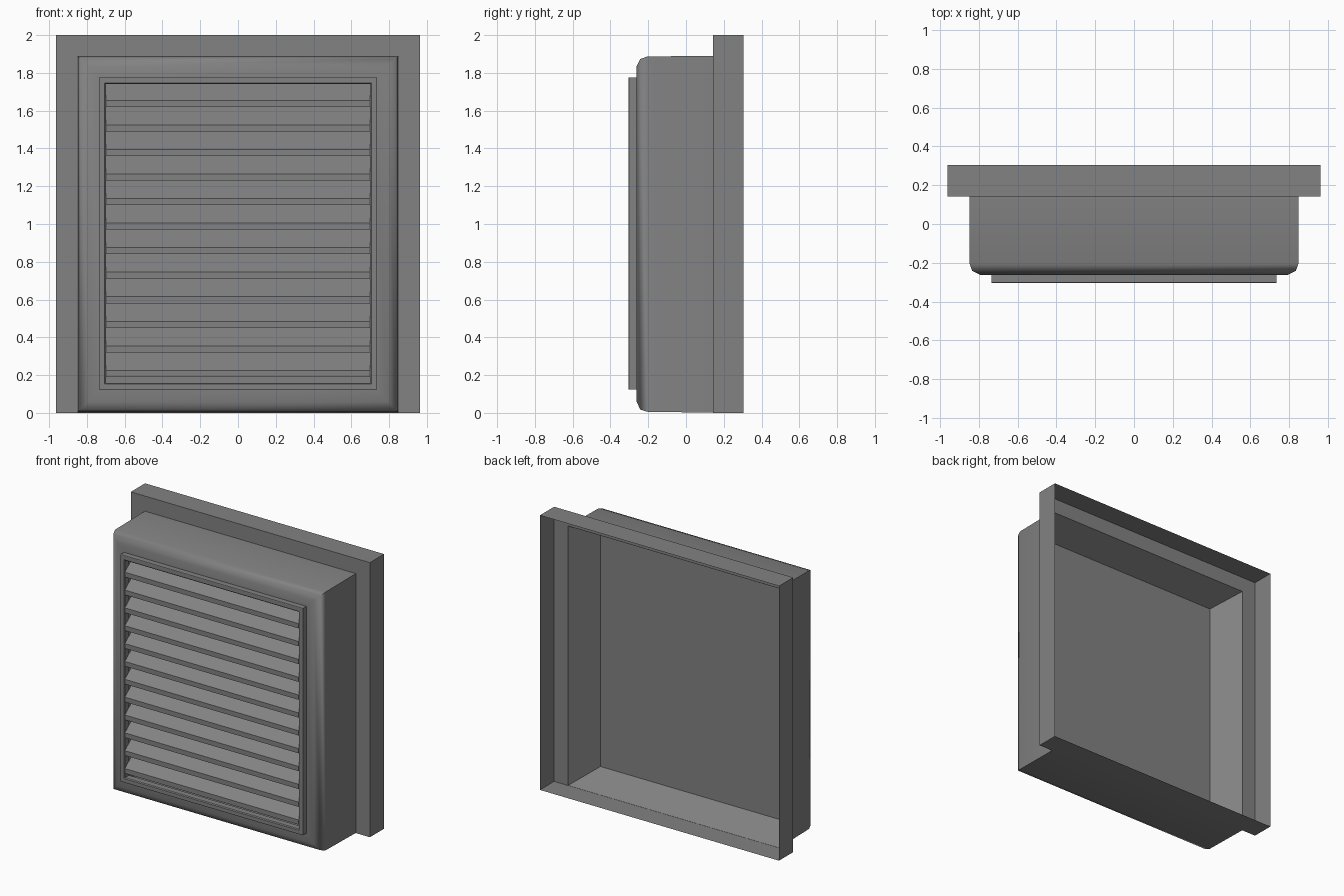
import bpy
import bmesh
import math

if "Cube" in bpy.data.objects:
    bpy.data.objects.remove(bpy.data.objects["Cube"])

grey = bpy.data.materials.new("vent_grey")
grey.diffuse_color = (0.225, 0.225, 0.23, 1)
grey.use_nodes = True
grey.node_tree.nodes["Principled BSDF"].inputs["Base Color"].default_value = grey.diffuse_color


def make_object(name, bm, smooth=False):
    bmesh.ops.recalc_face_normals(bm, faces=bm.faces)
    mesh = bpy.data.meshes.new(name)
    bm.to_mesh(mesh)
    bm.free()
    mesh.materials.append(grey)
    ob = bpy.data.objects.new(name, mesh)
    bpy.context.collection.objects.link(ob)
    if smooth:
        bpy.ops.object.select_all(action='DESELECT')
        ob.select_set(True)
        bpy.context.view_layer.objects.active = ob
        bpy.ops.object.shade_smooth_by_angle(angle=math.radians(50))
    return ob


def ring(bm, half, bottom, top, y):
    corners = ((-half, bottom), (half, bottom), (half, top), (-half, top))
    return [bm.verts.new((x, y, z)) for x, z in corners]


def bridge(bm, a, b):
    for i in range(4):
        j = (i + 1) % 4
        bm.faces.new((a[i], a[j], b[j], b[i]))


def shell(name, sections, smooth=False, cap=False):
    bm = bmesh.new()
    rings = [ring(bm, *s) for s in sections]
    for a, b in zip(rings, rings[1:]):
        bridge(bm, a, b)
    if cap:
        bm.faces.new(rings[-1])
    return make_object(name, bm, smooth)


# Outer shell: open flange at the back, step, box walls, rounded front edge
# and a front face with an opening for the louvres
shell("housing", [
    (0.963, 0.0, 2.0, 0.305), (0.963, 0.0, 2.0, 0.142),
    (0.85, 0.001, 1.89, 0.142), (0.848, 0.006, 1.887, -0.205),
    (0.835, 0.018, 1.873, -0.242), (0.795, 0.06, 1.833, -0.262),
    (0.71, 0.148, 1.75, -0.262)], smooth=True)

# Tapered lining with the flat back panel of the louvres
shell("inner_lining", [(0.849, 0.002, 1.889, 0.141),
                       (0.735, 0.09, 1.80, -0.066)], cap=True)

# Raised rectangular rim around the louvres
bm = bmesh.new()
profile = [(0.735, -0.255), (0.735, -0.303), (0.732, -0.305),
           (0.706, -0.305), (0.70, -0.299), (0.70, -0.255)]
rings = [ring(bm, h, 0.858 - h, 1.04 + h, y) for h, y in profile]
for a, b in zip(rings, rings[1:] + rings[:1]):
    bridge(bm, a, b)
make_object("louvre_rim", bm)

# Twelve tilted boards running from the front to the back panel
bm = bmesh.new()
for i in range(12):
    z = 1.62 - i * 0.13
    section = [(-0.067, z + 0.225), (-0.302, z + 0.035),
               (-0.302, z), (-0.067, z + 0.19)]
    left = [bm.verts.new((-0.70, y, h)) for y, h in section]
    right = [bm.verts.new((0.70, y, h)) for y, h in section]
    bridge(bm, left, right)
    bm.faces.new(left)
    bm.faces.new(right)
make_object("louvre_slats", bm)
